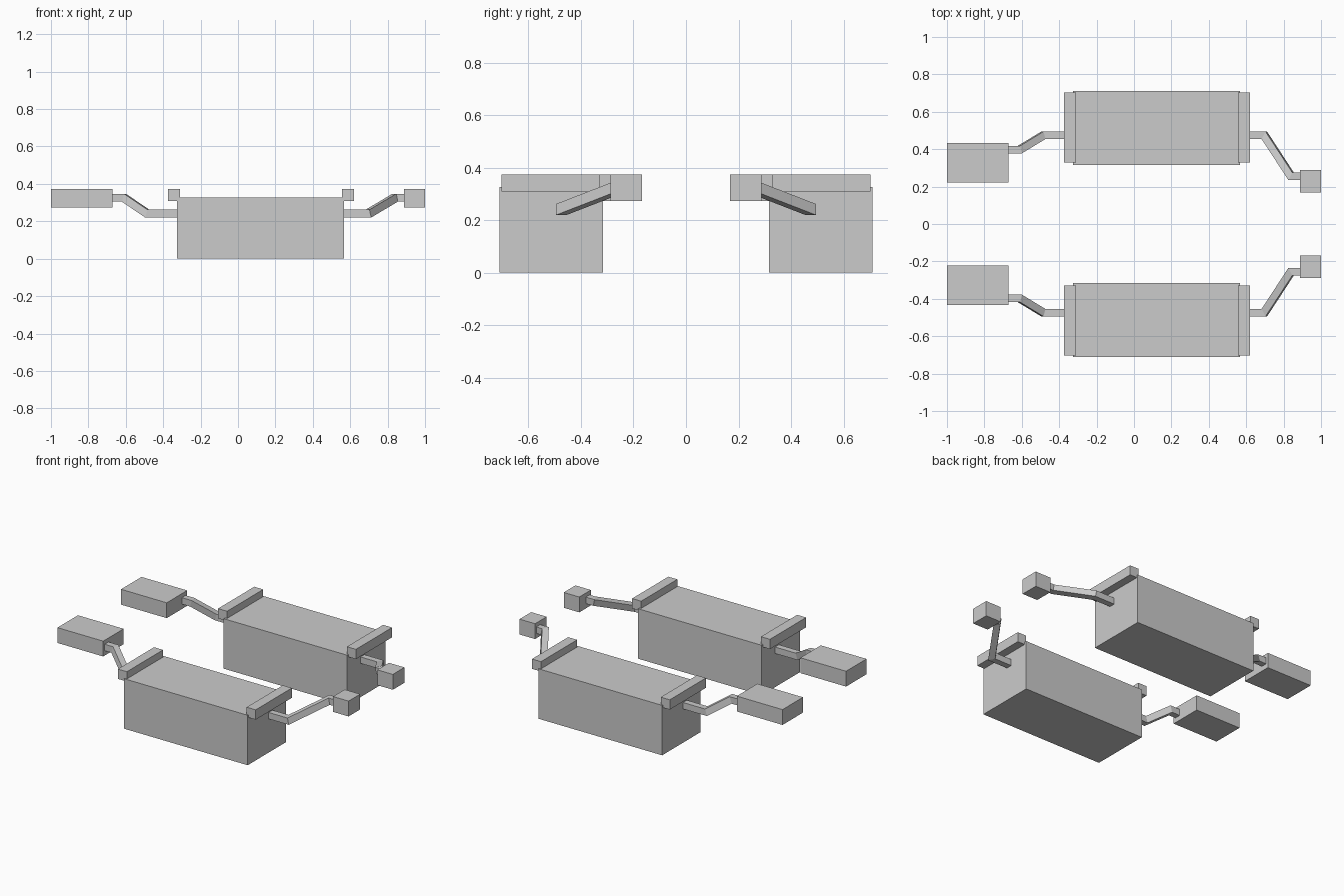
import bpy
import bmesh
from mathutils import Vector

cube = bpy.data.objects.get("Cube")
if cube:
    bpy.data.objects.remove(cube, do_unlink=True)

# Single plain material
grey = bpy.data.materials.new("light_grey")
grey.use_nodes = True
colour = (0.6, 0.6, 0.6, 1)
grey.diffuse_color = colour
grey.node_tree.nodes["Principled BSDF"].inputs["Base Color"].default_value = colour


def finish(name, bm):
    """Turn a bmesh into a flat-shaded object."""
    bmesh.ops.recalc_face_normals(bm, faces=bm.faces)
    mesh = bpy.data.meshes.new(name)
    bm.to_mesh(mesh)
    bm.free()
    mesh.materials.append(grey)
    obj = bpy.data.objects.new(name, mesh)
    bpy.context.collection.objects.link(obj)


def box(name, side, x, y, z):
    """Box from ranges along x, y and z; side flips it across y = 0."""
    bm = bmesh.new()
    bmesh.ops.create_cube(bm, size=1)
    for v in bm.verts:
        lo_hi = [r[1] if c > 0 else r[0] for r, c in zip((x, y, z), v.co)]
        v.co = (lo_hi[0], lo_hi[1] * side, lo_hi[2])
    finish(name, bm)


def arm(name, side, path):
    """Square bar with straight ends along x and two mitred bends."""
    bm = bmesh.new()
    points = [Vector((x, y * side, z)) for x, y, z in path]
    mitre = (points[2] - points[1]).normalized()
    mitre.x += 1 if mitre.x > 0 else -1
    rings = []
    for i, p in enumerate(points):
        ring = []
        for sy, sz in ((-1, -1), (1, -1), (1, 1), (-1, 1)):
            off = Vector((0, sy * 0.02, sz * 0.021))
            if i in (1, 2):
                off.x = -(mitre.y * off.y + mitre.z * off.z) / mitre.x
            ring.append(bm.verts.new(p + off))
        rings.append(ring)
    for a, b in zip(rings, rings[1:]):
        for k in range(4):
            n = (k + 1) % 4
            bm.faces.new((a[k], a[n], b[n], b[k]))
    bm.faces.new(rings[0])
    bm.faces.new(rings[-1])
    finish(name, bm)


PAD_Z = (0.273, 0.373)
LOW, HIGH = 0.241, 0.326

for label, side in (("front", -1), ("back", 1)):
    # Large block with a rail over each end
    box(label + "_block", side, (-0.325, 0.567), (0.316, 0.71), (0, 0.326))
    box(label + "_right_rail", side, (-0.375, -0.31), (0.33, 0.703), (0.309, 0.373))
    box(label + "_left_rail", side, (0.555, 0.62), (0.33, 0.703), (0.309, 0.373))

    # Wide pad and small pad
    box(label + "_wide_pad", side, (-1, -0.67), (0.222, 0.433), PAD_Z)
    box(label + "_small_pad", side, (0.888, 1), (0.168, 0.288), PAD_Z)

    # Cranked arms joining the pads to the block
    arm(label + "_right_arm", side, [(-0.32, 0.474, LOW), (-0.485, 0.474, LOW),
                                     (-0.61, 0.398, HIGH), (-0.675, 0.398, HIGH)])
    arm(label + "_left_arm", side, [(0.56, 0.474, LOW), (0.697, 0.474, LOW),
                                    (0.84, 0.255, HIGH), (0.895, 0.255, HIGH)])
